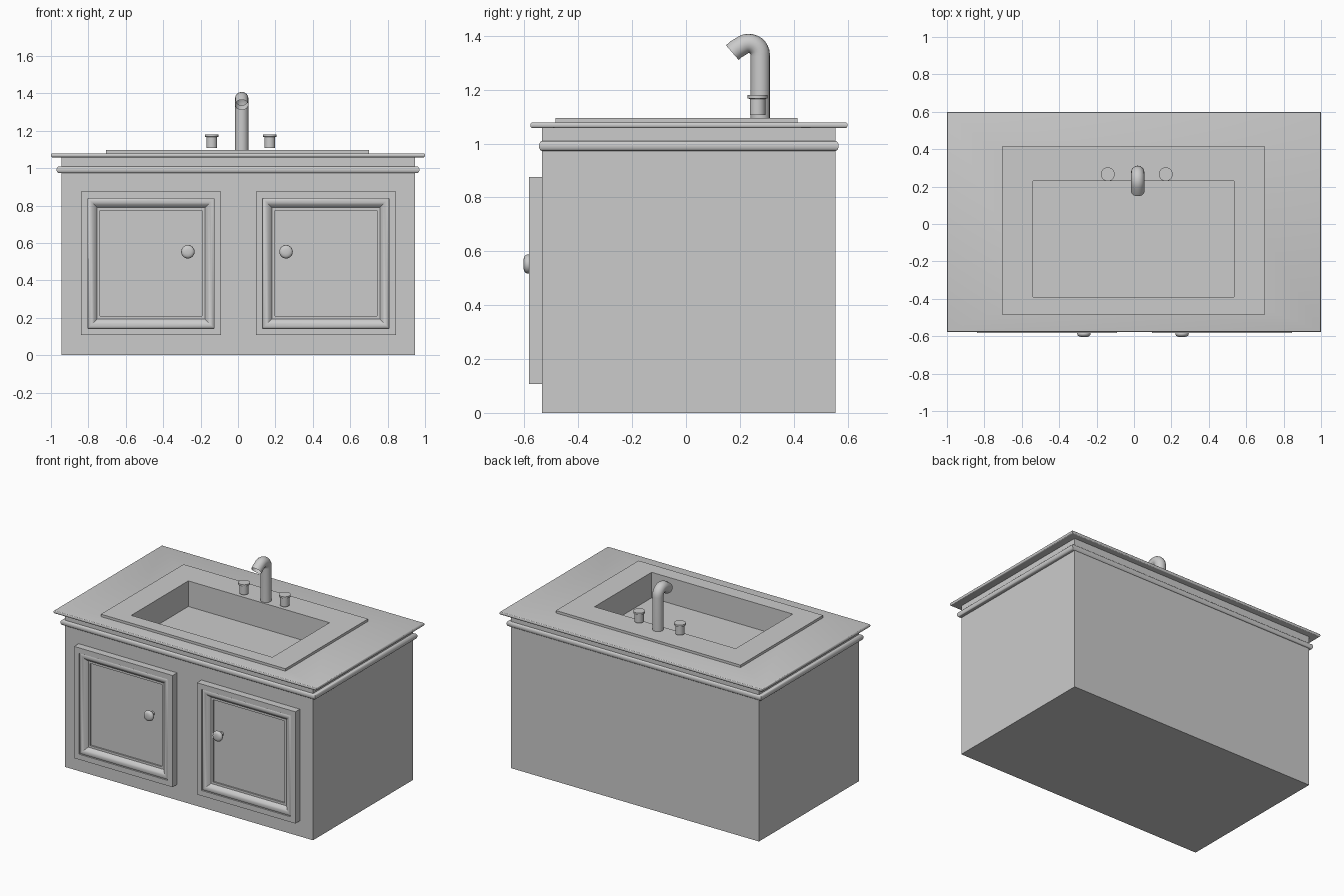
import bpy, bmesh, math

if "Cube" in bpy.data.objects:
    bpy.data.objects.remove(bpy.data.objects["Cube"])


def finish(name, bm, smooth=False):
    bmesh.ops.recalc_face_normals(bm, faces=bm.faces)
    me = bpy.data.meshes.new(name)
    bm.to_mesh(me)
    bm.free()
    ob = bpy.data.objects.new(name, me)
    bpy.context.collection.objects.link(ob)
    if smooth:
        smooth_by_angle(ob)
    return ob


def smooth_by_angle(ob):
    bpy.ops.object.select_all(action='DESELECT')
    ob.select_set(True)
    bpy.context.view_layer.objects.active = ob
    bpy.ops.object.shade_smooth_by_angle(angle=math.radians(35))


def rect_loft(name, x0, x1, b0, b1, profile, upright=False):
    """Solid made of rectangles; profile = (inset, height along third axis)."""
    bm = bmesh.new()
    rings = []
    for i, h in profile:
        pts = [(x0 + i, b0 + i), (x1 - i, b0 + i), (x1 - i, b1 - i), (x0 + i, b1 - i)]
        rings.append([bm.verts.new((a, h, b) if upright else (a, b, h)) for a, b in pts])
    for r, s in zip(rings, rings[1:]):
        for k in range(4):
            bm.faces.new((r[k], r[(k + 1) % 4], s[(k + 1) % 4], s[k]))
    bm.faces.new(rings[0])
    bm.faces.new(rings[-1])
    return finish(name, bm, smooth=len(profile) > 2)


def lathe(name, profile, loc, axis='Z', seg=24):
    """Solid of revolution; profile = (radius, height)."""
    bm = bmesh.new()
    rings = []
    for r, h in profile:
        ring = []
        for k in range(seg):
            a = 2 * math.pi * k / seg
            u, v = r * math.cos(a), r * math.sin(a)
            ring.append(bm.verts.new((u, v, h) if axis == 'Z' else (u, -h, v)))
        rings.append(ring)
    for r, s in zip(rings, rings[1:]):
        for k in range(seg):
            bm.faces.new((r[k], r[(k + 1) % seg], s[(k + 1) % seg], s[k]))
    bm.faces.new(rings[0])
    bm.faces.new(rings[-1])
    ob = finish(name, bm, True)
    ob.location = loc
    return ob


def half_round(bulge, z0, z1, n=8):
    mid, h = (z0 + z1) / 2, (z1 - z0) / 2
    return [(bulge * (1 - math.cos(a)), mid + h * math.sin(a))
            for a in (math.pi * (k / n - 0.5) for k in range(n + 1))]


# cabinet body, trim moulding, countertop and raised sink rim
body = rect_loft("cabinet_body", -.945, .945, -.534, .556, [(0, 0), (0, 1.06)])
trim = rect_loft("trim_moulding", -.97, .97, -.546, .567, half_round(.012, .973, 1.01))
top = rect_loft("countertop", -1, 1, -.578, .60, half_round(.007, 1.058, 1.079))
rim = rect_loft("sink_rim", -.705, .70, -.484, .415, [(0, 1.07), (0, 1.096)])

# basin cut through all of them
cutter = rect_loft("basin_cutter", -.54, .535, -.39, .231, [(0, .92), (0, 1.3)])
cutter.hide_render = True
cutter.hide_viewport = True
for ob in (body, trim, top, rim):
    m = ob.modifiers.new("basin", 'BOOLEAN')
    m.operation = 'DIFFERENCE'
    m.solver = 'EXACT'
    m.object = cutter

# doors: flat frame, rounded bead, step and recessed panel
door_profile = [(0, -.53), (0, -.583), (.037, -.583), (.037, -.572), (.042, -.577),
                (.05, -.579), (.06, -.577), (.07, -.571), (.08, -.562), (.087, -.553),
                (.102, -.553), (.102, -.543)]
knob_profile = [(.014, -.015), (.014, .028), (.024, .03), (.032, .035), (.036, .043),
                (.035, .05), (.031, .056), (.023, .06), (.012, .062)]
for side, x0, x1, kx in (("left", -.84, -.09, -.268), ("right", .095, .845, .257)):
    rect_loft(side + "_door", x0, x1, .107, .876, door_profile, upright=True)
    lathe(side + "_knob", knob_profile, (kx, -.542, .553), axis='Y')

# tap handles
for side, x in (("left", -.14), ("right", .17)):
    lathe(side + "_tap_handle", [(.029, 1.107), (.029, 1.166), (.037, 1.168),
                                 (.037, 1.18)], (x, .266, 0))

# faucet: column bending forward into an open spout
path = [(.276, 1.08), (.276, 1.325)]
for k in range(1, 11):
    a = math.radians(13 * k)
    path.append((.233 + .043 * math.cos(a), 1.329 + .043 * math.sin(a)))
path += [(.187, 1.351), (.172, 1.338)]
cu = bpy.data.curves.new("faucet", 'CURVE')
cu.dimensions = '3D'
cu.bevel_depth = .036
cu.bevel_resolution = 6
sp = cu.splines.new('POLY')
sp.points.add(len(path) - 1)
for p, (y, z) in zip(sp.points, path):
    p.co = (.02, y, z, 1)
faucet = bpy.data.objects.new("faucet", cu)
bpy.context.collection.objects.link(faucet)
